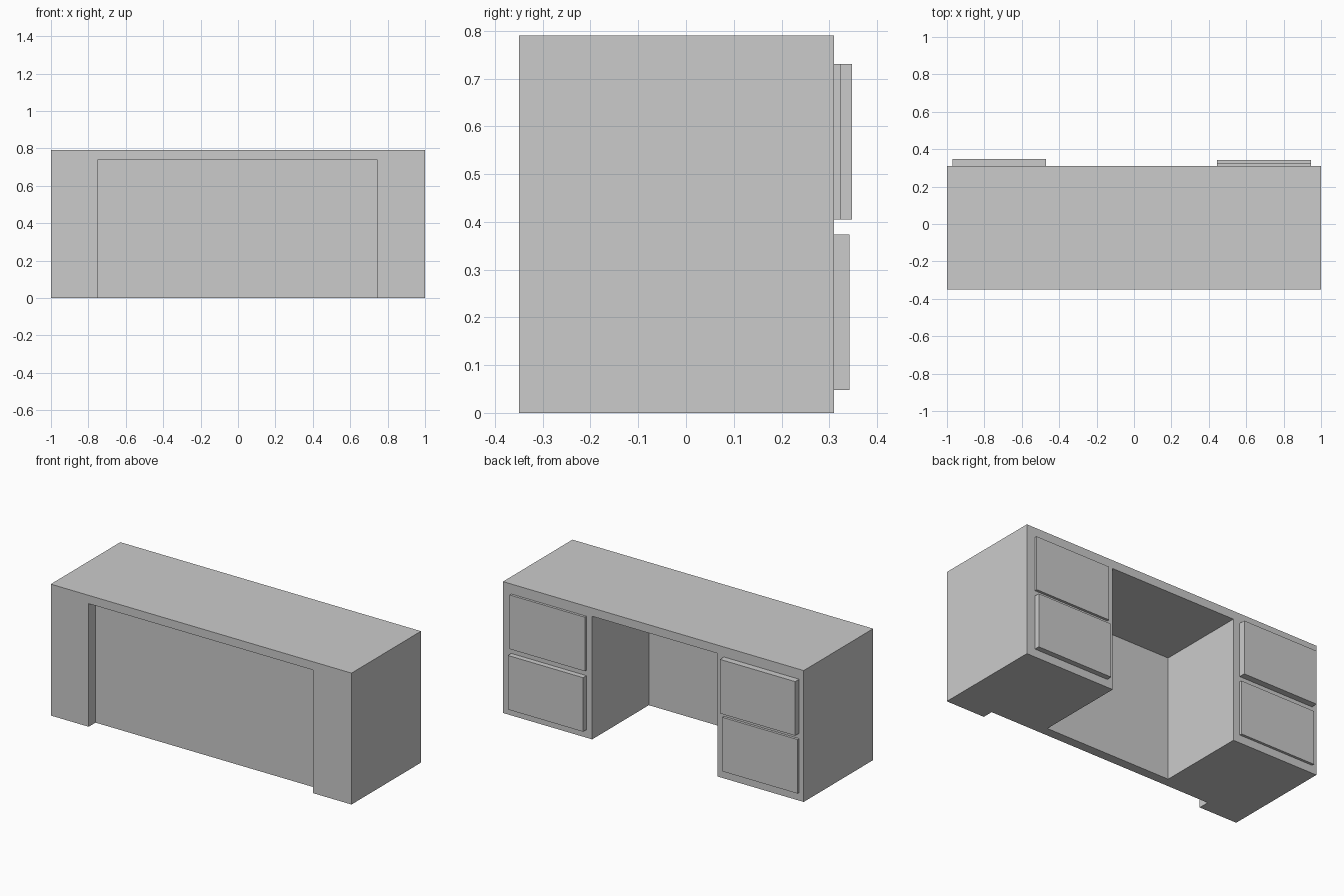
import bpy
from mathutils import Vector

if "Cube" in bpy.data.objects:
    bpy.data.objects.remove(bpy.data.objects["Cube"])


def box(name, lo, hi):
    lo, hi = Vector(lo), Vector(hi)
    bpy.ops.mesh.primitive_cube_add(size=1, location=(lo + hi) / 2)
    ob = bpy.context.object
    ob.name = name
    ob.scale = hi - lo
    bpy.ops.object.transform_apply(location=False, rotation=False, scale=True)
    return ob


def cut(target, name, lo, hi):
    cutter = box(name, lo, hi)
    cutter.hide_render = True
    cutter.display_type = 'WIRE'
    mod = target.modifiers.new(name, 'BOOLEAN')
    mod.operation = 'DIFFERENCE'
    mod.solver = 'EXACT'
    mod.object = cutter
    # Bake the cut, then drop the helper
    bpy.context.view_layer.objects.active = target
    bpy.ops.object.modifier_apply(modifier=name)
    bpy.data.objects.remove(cutter)


BACK = 0.31

# Desk body: solid block with a shallow front recess and a deep knee hole
body = box("desk_body", (-1, -0.35, 0), (1, BACK, 0.79))
cut(body, "front_recess", (-0.748, -0.5, -0.1), (0.744, -0.285, 0.74))
cut(body, "knee_hole", (-0.427, -0.228, -0.1), (0.407, 0.5, 0.74))

# Drawer fronts, each pulled out by a slightly different amount
rows = {"lower": (0.048, 0.373), "upper": (0.405, 0.73)}
columns = {"left": (-0.97, -0.47), "right": (0.445, 0.945)}
reach = {("lower", "left"): 0.325, ("upper", "left"): 0.348,
         ("lower", "right"): 0.342, ("upper", "right"): 0.325}
for (row, side), y in reach.items():
    (z0, z1), (x0, x1) = rows[row], columns[side]
    box(f"{row}_{side}_drawer", (x0, BACK - 0.01, z0), (x1, y, z1))
